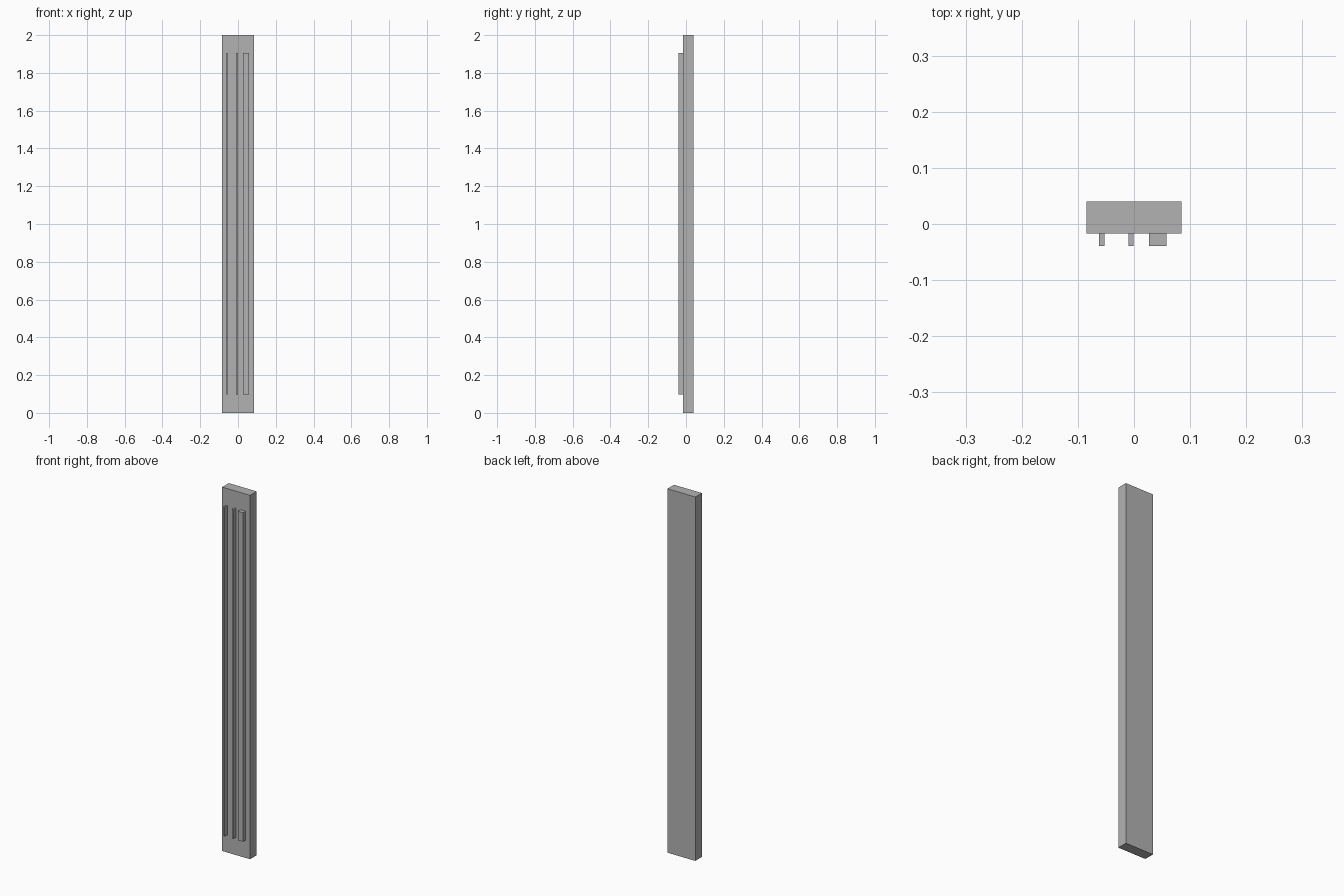
import bpy

cube = bpy.data.objects.get("Cube")
if cube:
    bpy.data.objects.remove(cube, do_unlink=True)

# Single grey finish
grey = bpy.data.materials.new("grey")
grey.use_nodes = True
colour = (0.45, 0.45, 0.45, 1)
grey.diffuse_color = colour
grey.node_tree.nodes["Principled BSDF"].inputs["Base Color"].default_value = colour


def box(name, low, high):
    """Flat-shaded box between two opposite corners."""
    centre = [(a + b) / 2 for a, b in zip(low, high)]
    bpy.ops.mesh.primitive_cube_add(size=1, location=centre)
    obj = bpy.context.object
    obj.name = obj.data.name = name
    obj.scale = [b - a for a, b in zip(low, high)]
    bpy.ops.object.transform_apply(location=False, rotation=False, scale=True)
    obj.data.materials.append(grey)
    return obj


HALF_WIDTH, BACK, FACE, FRONT = 0.085, 0.0405, -0.0165, -0.0395
STRIP_BOTTOM, STRIP_TOP = 0.098, 1.906

# Upright board
box("board", (-HALF_WIDTH, FACE, 0), (HALF_WIDTH, BACK, 2))

# Raised strips on the front: two narrow, one wide
strips = {
    "right_narrow_strip": (-0.062, -0.053),
    "middle_narrow_strip": (-0.010, -0.001),
    "left_wide_strip": (0.027, 0.058),
}
for name, (x0, x1) in strips.items():
    box(name, (x0, FRONT, STRIP_BOTTOM), (x1, FACE, STRIP_TOP))
